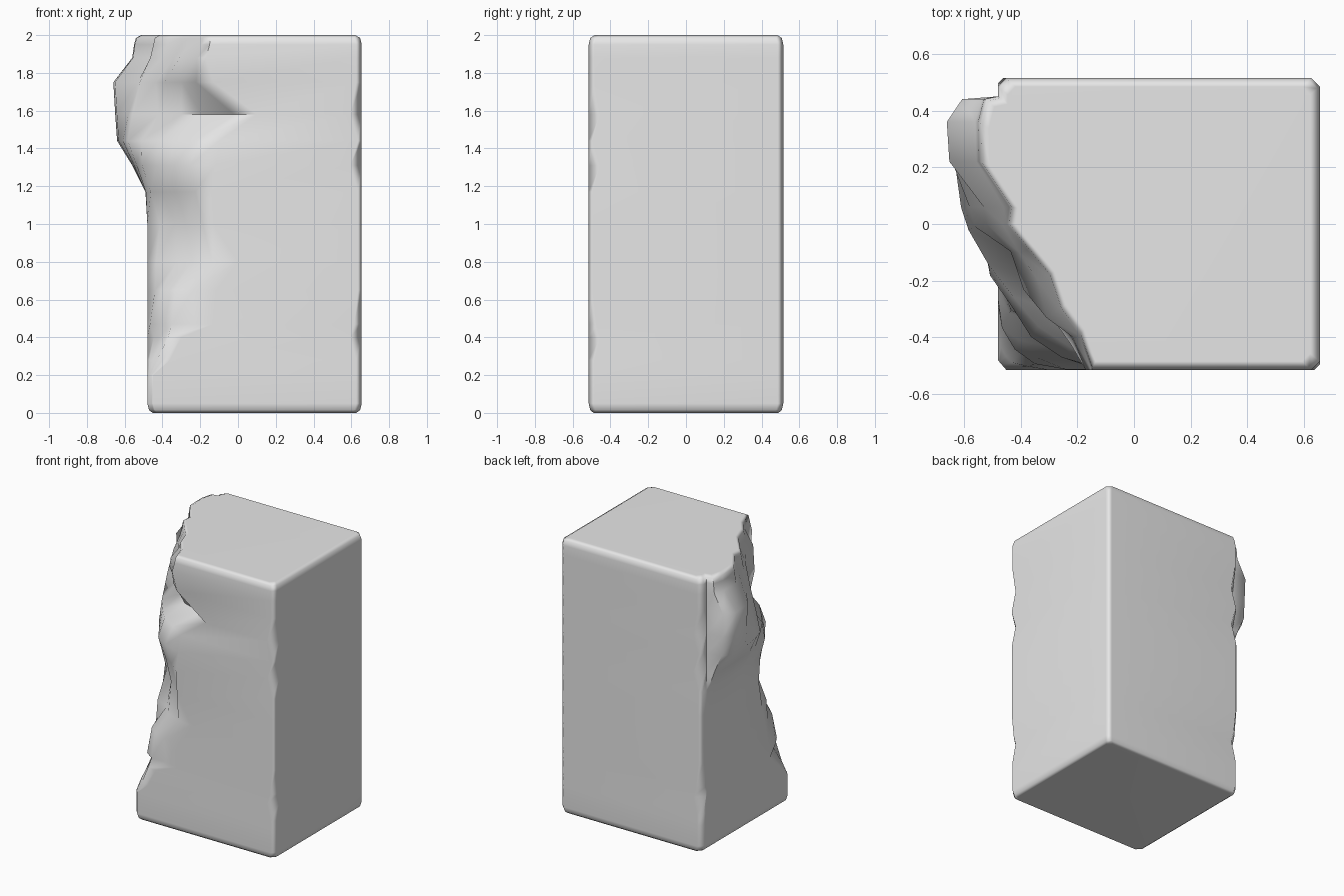
import bpy, bmesh, math, random
from mathutils import Vector

random.seed(4)
cube = bpy.data.objects.get("Cube")
if cube:
    bpy.data.objects.remove(cube, do_unlink=True)

# One stone colour
stone = bpy.data.materials.new("pale_grey_stone")
stone.use_nodes = True
colour = (0.8, 0.8, 0.8, 1)
stone.diffuse_color = colour
stone.node_tree.nodes["Principled BSDF"].inputs["Base Color"].default_value = colour

# Block extents
RIGHT, LEFT, DEPTH = 0.655, -0.48, 0.515
EDGE = 0.03

# height, front end of break, side end of break, break swell,
# rear bulge, front bulge, chipped edge size
LEVELS = [
    (0.05, -0.45, -0.48, 0, 0, 0, 0.03),
    (0.2, -0.45, -0.48, 0, 0, 0, 0.03),
    (0.28, -0.36, -0.4, 0.03, 0, 0, 0.03),
    (0.4, -0.3, -0.28, 0.04, 0, 0, 0.06),
    (0.47, -0.13, -0.26, 0.1, 0, 0, 0.04),
    (0.65, -0.11, -0.22, 0.1, 0, 0, 0.02),
    (0.8, 0, -0.19, 0.08, 0, 0, 0.02),
    (1, -0.13, -0.15, 0.01, 0, 0, 0.02),
    (1.17, -0.14, -0.06, 0.06, 0.01, 0.01, 0.02),
    (1.31, -0.12, -0.03, 0.09, 0.08, 0.07, 0.06),
    (1.44, -0.1, -0.02, 0.06, 0.16, 0.13, 0.02),
    (1.58, 0.1, -0.01, 0.02, 0.17, 0.1, 0.06),
    (1.75, -0.13, 0, 0.03, 0.18, 0.05, 0.03),
    (1.88, -0.17, 0, 0, 0.08, -0.02, 0.03),
    (1.95, -0.15, 0, -0.02, 0.07, -0.04, 0.03),
]


def outline(front, side, swell, rear, fore, chip):
    """Plan of the block: square corners, side bulge, then the broken corner."""
    pts = [
        (front, -DEPTH),
        (RIGHT - chip, -DEPTH), (RIGHT, chip - DEPTH),
        (RIGHT, DEPTH - EDGE), (RIGHT - EDGE, DEPTH),
        (LEFT + chip, DEPTH), (LEFT, DEPTH - chip),
        (LEFT, 0.45),
        (LEFT - rear * 0.7, 0.44),
        (LEFT - rear, 0.36),
        (LEFT - rear * 0.95, 0.22),
        (LEFT - fore, 0.06),
        (LEFT - fore * 0.8, side),
    ]
    start, end = Vector(pts[-1]), Vector(pts[0])
    outward = Vector((-1, -1)).normalized()
    rough = 0.03 if end.x > -0.35 else 0
    for i in range(1, 5):
        t = i / 5
        push = swell * math.sin(math.pi * t) + random.uniform(-rough, rough)
        p = start.lerp(end, t) + outward * push
        pts.append((max(p.x, LEFT - 0.1), max(p.y, -DEPTH)))
    return pts


def shrink(pts, amount):
    """Pull a plan inwards for the softened top and bottom edges."""
    return [(0.09 + (x - 0.09) * amount, y * amount) for x, y in pts]


# Stack of plans, with softened ends
rings = [(row[0], outline(*row[1:])) for row in LEVELS]
rings.insert(0, (0, shrink(rings[0][1], 0.95)))
rings.insert(1, (0.015, shrink(rings[1][1], 0.985)))
rings.append((1.985, shrink(rings[-1][1], 0.985)))
rings.append((2, shrink(rings[-2][1], 0.94)))

# Skin the stack
bm = bmesh.new()
loops = [[bm.verts.new((x, y, z)) for x, y in pts] for z, pts in rings]
count = len(loops[0])
for low, high in zip(loops, loops[1:]):
    for i in range(count):
        j = (i + 1) % count
        bm.faces.new((low[i], low[j], high[j], high[i]))
bm.faces.new(list(reversed(loops[0])))
bm.faces.new(loops[-1])
bmesh.ops.recalc_face_normals(bm, faces=bm.faces[:])
mesh = bpy.data.meshes.new("broken_stone_block")
bm.to_mesh(mesh)
bm.free()
mesh.materials.append(stone)

block = bpy.data.objects.new("broken_stone_block", mesh)
bpy.context.collection.objects.link(block)

# Soft worn edges with flat main faces
bpy.ops.object.select_all(action="DESELECT")
block.select_set(True)
bpy.context.view_layer.objects.active = block
bpy.ops.object.shade_smooth_by_angle(angle=math.radians(60))
weighted = block.modifiers.new("weighted_normals", "WEIGHTED_NORMAL")
weighted.keep_sharp = True
